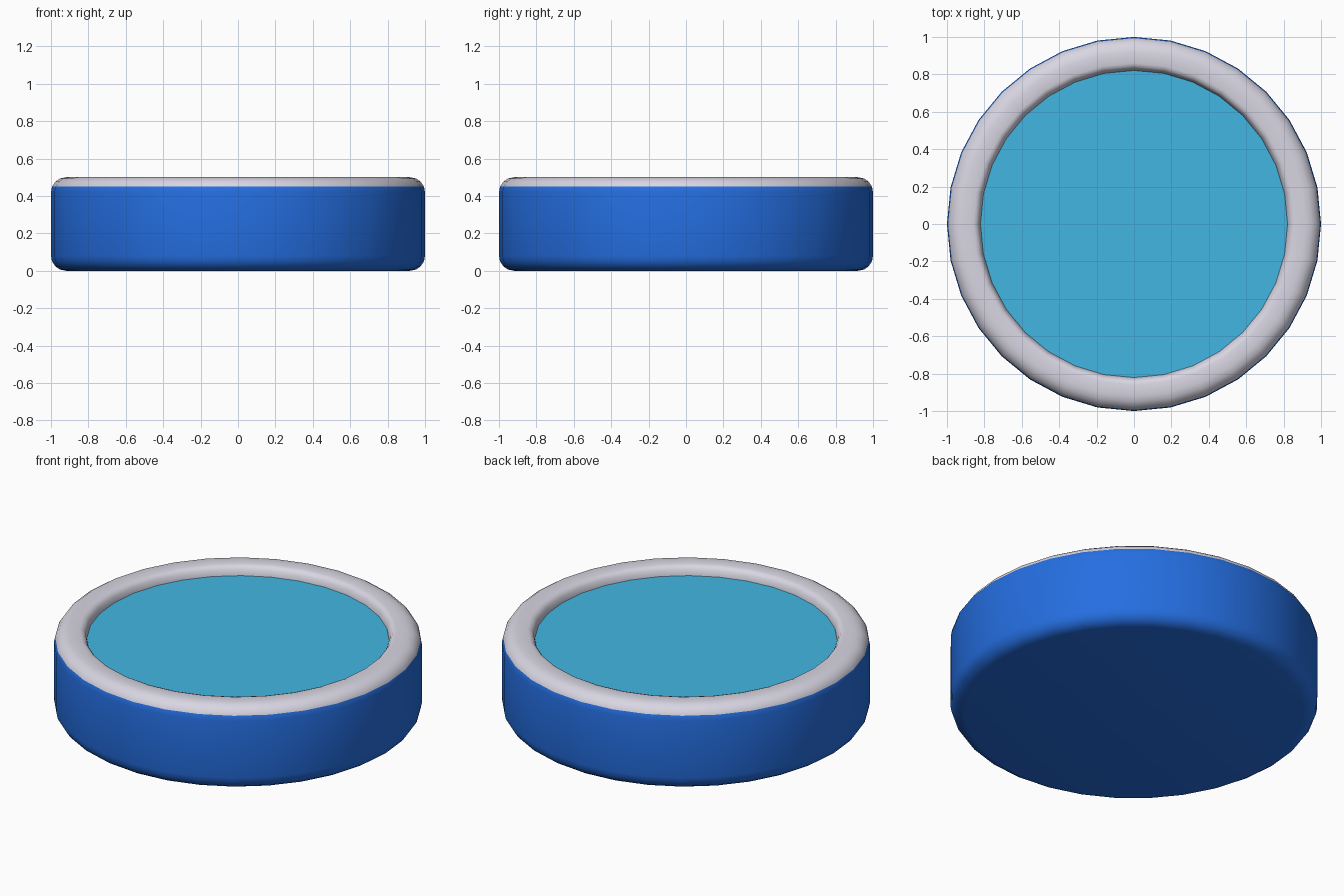
import bpy, bmesh, math

SEGMENTS = 32

if "Cube" in bpy.data.objects:
    bpy.data.objects.remove(bpy.data.objects["Cube"])


def material(name, rgb):
    m = bpy.data.materials.new(name)
    m.use_nodes = True
    m.diffuse_color = (*rgb, 1)
    bsdf = m.node_tree.nodes["Principled BSDF"]
    bsdf.inputs["Base Color"].default_value = (*rgb, 1)
    bsdf.inputs["Roughness"].default_value = 0.8
    return m


blue = material("pool_blue", (0.018, 0.156, 0.75))
white = material("rim_white", (0.69, 0.67, 0.76))
aqua = material("water_aqua", (0.056, 0.47, 0.77))


def arc(cx, cz, radius, start, end, steps=4):
    """Quarter-round points (radius, height) for a rounded corner."""
    angles = [math.radians(start + (end - start) * i / steps) for i in range(steps + 1)]
    return [(cx + radius * math.cos(a), cz + radius * math.sin(a)) for a in angles]


def lathe(name, profile, materials, pick=lambda face: 0, cap_first=False):
    """Turn a profile around z; optionally close its first ring with a flat face."""
    bm = bmesh.new()
    rings = []
    for r, z in profile:
        rings.append([bm.verts.new((r * math.cos(t), r * math.sin(t), z))
                      for t in (math.tau * i / SEGMENTS for i in range(SEGMENTS))])
    for low, high in zip(rings, rings[1:]):
        for i in range(SEGMENTS):
            j = (i + 1) % SEGMENTS
            bm.faces.new((low[i], low[j], high[j], high[i]))
    if cap_first:
        bm.faces.new(list(reversed(rings[0])))
    for f in bm.faces:
        f.material_index = pick(f)
    mesh = bpy.data.meshes.new(name)
    bm.to_mesh(mesh)
    bm.free()
    obj = bpy.data.objects.new(name, mesh)
    bpy.context.collection.objects.link(obj)
    for m in materials:
        mesh.materials.append(m)
    bpy.ops.object.select_all(action="DESELECT")
    obj.select_set(True)
    bpy.context.view_layer.objects.active = obj
    bpy.ops.object.shade_smooth_by_angle(angle=math.radians(40))
    return obj


# Basin: rounded base, upright wall, rounded rim and inner lip
profile = (arc(0.92, 0.08, 0.08, -90, 0)
           + arc(0.92, 0.42, 0.08, 0, 90)
           + [(0.86, 0.5), (0.842, 0.494), (0.83, 0.478), (0.822, 0.455), (0.82, 0.435)])
lathe("pool_basin", profile, [blue, white],
      lambda f: int(f.calc_center_median().z > 0.46
                    or f.calc_center_median().length < 0.95 and f.calc_center_median().z > 0.4),
      cap_first=True)

# Water surface
water = lathe("water", [(0.822, 0.435), (0.822, 0.445)], [aqua])
bm = bmesh.new()
bm.from_mesh(water.data)
bm.faces.new([v for v in bm.verts if v.co.z > 0.44])
bm.normal_update()
bm.to_mesh(water.data)
bm.free()
